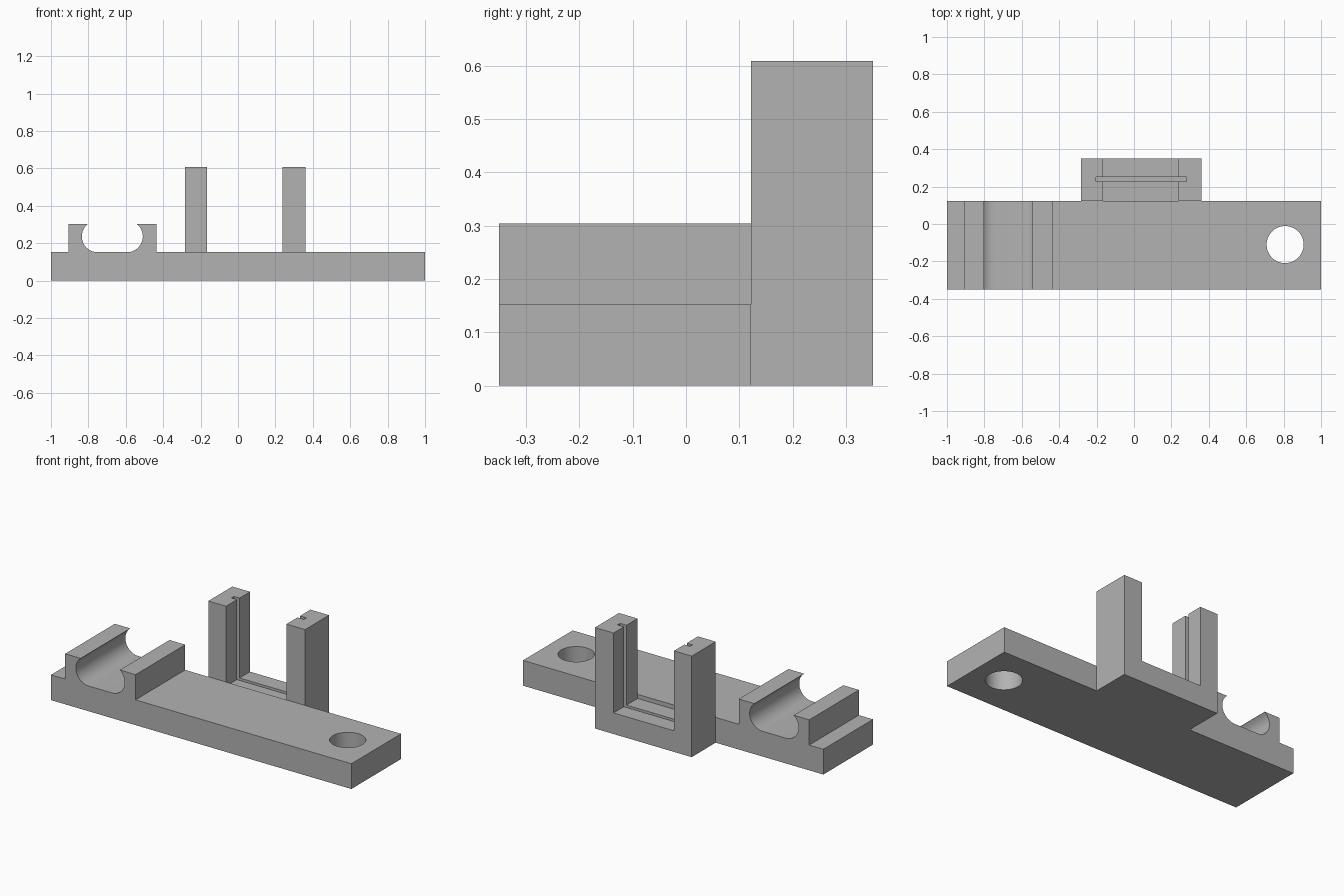
import bpy, bmesh, math
from mathutils import Matrix, Vector

cube = bpy.data.objects.get("Cube")
if cube:
    bpy.data.objects.remove(cube, do_unlink=True)

grey = bpy.data.materials.new("plain grey")
grey.use_nodes = True
GREY = (0.45, 0.45, 0.45, 1)
grey.diffuse_color = GREY
grey.node_tree.nodes["Principled BSDF"].inputs["Base Color"].default_value = GREY


def finish(name, bm):
    bmesh.ops.recalc_face_normals(bm, faces=bm.faces)
    mesh = bpy.data.meshes.new(name)
    bm.to_mesh(mesh)
    bm.free()
    mesh.materials.append(grey)
    obj = bpy.data.objects.new(name, mesh)
    bpy.context.collection.objects.link(obj)
    return obj


def extrude_profile(name, points, y0, y1):
    """Extrude an x-z outline from y0 to y1."""
    bm = bmesh.new()
    face = bm.faces.new([bm.verts.new((x, y0, z)) for x, z in points])
    result = bmesh.ops.extrude_face_region(bm, geom=[face])
    moved = [g for g in result["geom"] if isinstance(g, bmesh.types.BMVert)]
    bmesh.ops.translate(bm, verts=moved, vec=(0, y1 - y0, 0))
    return finish(name, bm)


def combine(obj, tool, operation):
    """Apply a boolean and remove the tool object."""
    mod = obj.modifiers.new(operation.title(), "BOOLEAN")
    mod.operation, mod.object, mod.solver = operation, tool, "EXACT"
    graph = bpy.context.evaluated_depsgraph_get()
    mesh = bpy.data.meshes.new_from_object(obj.evaluated_get(graph))
    obj.modifiers.clear()
    obj.data = mesh
    bpy.data.objects.remove(tool, do_unlink=True)


FRONT, STEP, BACK = -0.35, 0.122, 0.35
TOP, CLIP_TOP, POST_TOP, FLOOR = 0.152, 0.304, 0.608, 0.127

# Base plate with the clip: rounded channel walls, narrowed at the mouth
clip_x, flat, radius = -0.672, 0.078, 0.085
centre_z = TOP + radius
lip = math.asin((CLIP_TOP - centre_z) / radius)
steps = 20
arc = []
for i in range(steps + 1):
    a = lip + (-math.pi / 2 - lip) * i / steps
    arc.append((flat + radius * math.cos(a), centre_z + radius * math.sin(a)))
right_wall = [(clip_x + x, z) for x, z in arc]
left_wall = [(clip_x - x, z) for x, z in reversed(arc)]
outline = ([(-1, 0), (1, 0), (1, TOP), (-0.437, TOP), (-0.437, CLIP_TOP)]
           + right_wall + left_wall
           + [(-0.906, CLIP_TOP), (-0.906, TOP), (-1, TOP)])
bracket = extrude_profile("bracket", outline, FRONT, STEP)

# Screw hole
bm = bmesh.new()
bmesh.ops.create_cone(bm, cap_ends=True, segments=64, radius1=0.099, radius2=0.099,
                      depth=1, matrix=Matrix.Translation((0.808, -0.11, 0)))
combine(bracket, finish("hole_cutter", bm), "DIFFERENCE")

# U-shaped holder with two posts
holder = extrude_profile("holder", [
    (-0.283, 0), (0.361, 0), (0.361, POST_TOP), (0.237, POST_TOP), (0.237, FLOOR),
    (-0.165, FLOOR), (-0.165, POST_TOP), (-0.283, POST_TOP)], STEP, BACK)

# Thin slot down the posts and across the floor
slot = extrude_profile("slot_cutter", [(-0.203, 0.1), (0.28, 0.1), (0.28, 1), (-0.203, 1)],
                       0.227, 0.251)
combine(holder, slot, "DIFFERENCE")
combine(bracket, holder, "UNION")

# Smooth curved walls, crisp edges
bpy.ops.object.select_all(action="DESELECT")
bracket.select_set(True)
bpy.context.view_layer.objects.active = bracket
bpy.ops.object.shade_smooth_by_angle(angle=math.radians(30))
